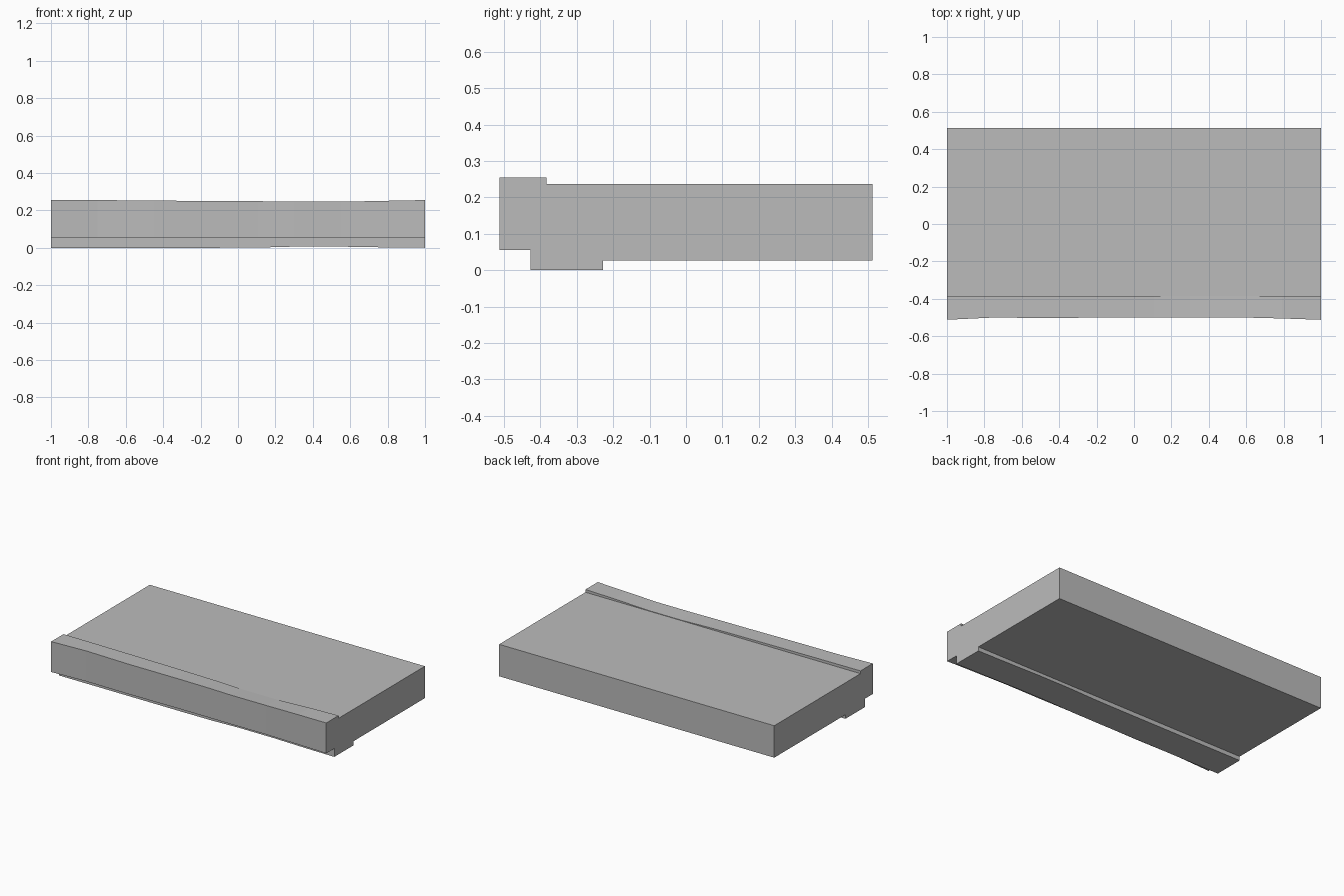
import bpy
import bmesh

cube = bpy.data.objects.get("Cube")
if cube:
    bpy.data.objects.remove(cube, do_unlink=True)

# Single stone grey
stone = bpy.data.materials.new("stone_grey")
stone.use_nodes = True
grey = (0.5, 0.5, 0.5, 1)
stone.diffuse_color = grey
stone.node_tree.nodes["Principled BSDF"].inputs["Base Color"].default_value = grey

# Worn stations along the slab: x, nose front y, lip front z, lip back z, foot z
stations = [
    (-1.0, -0.512, 0.255, 0.255, 0.0),
    (-0.75, -0.500, 0.255, 0.254, 0.0),
    (-0.45, -0.503, 0.252, 0.252, 0.0),
    (-0.1, -0.499, 0.250, 0.249, 0.0),
    (0.11, -0.499, 0.249, 0.246, 0.001),
    (0.3, -0.500, 0.246, 0.240, 0.006),
    (0.55, -0.499, 0.246, 0.240, 0.006),
    (0.79, -0.505, 0.251, 0.250, 0.002),
    (1.0, -0.512, 0.255, 0.255, 0.0),
]


def section(nose, lip_front, lip_back, foot):
    """Stair-step cross-section: nose, raised lip, tread, back, underside, foot."""
    return [
        (nose, 0.055), (nose, lip_front),
        (-0.384, lip_back), (-0.384, 0.237),
        (0.512, 0.237), (0.512, 0.027),
        (-0.228, 0.027), (-0.228, foot),
        (-0.428, foot), (-0.428, 0.055),
    ]


# Loft the sections along x
bm = bmesh.new()
rings = [[bm.verts.new((x, y, z)) for y, z in section(*worn)] for x, *worn in stations]
for a, b in zip(rings, rings[1:]):
    for i in range(len(a)):
        j = (i + 1) % len(a)
        bm.faces.new((a[i], a[j], b[j], b[i]))
bm.faces.new(rings[0])
bm.faces.new(rings[-1])
bmesh.ops.recalc_face_normals(bm, faces=bm.faces)

mesh = bpy.data.meshes.new("stone_step")
bm.to_mesh(mesh)
bm.free()
mesh.materials.append(stone)
step = bpy.data.objects.new("stone_step", mesh)
bpy.context.collection.objects.link(step)
